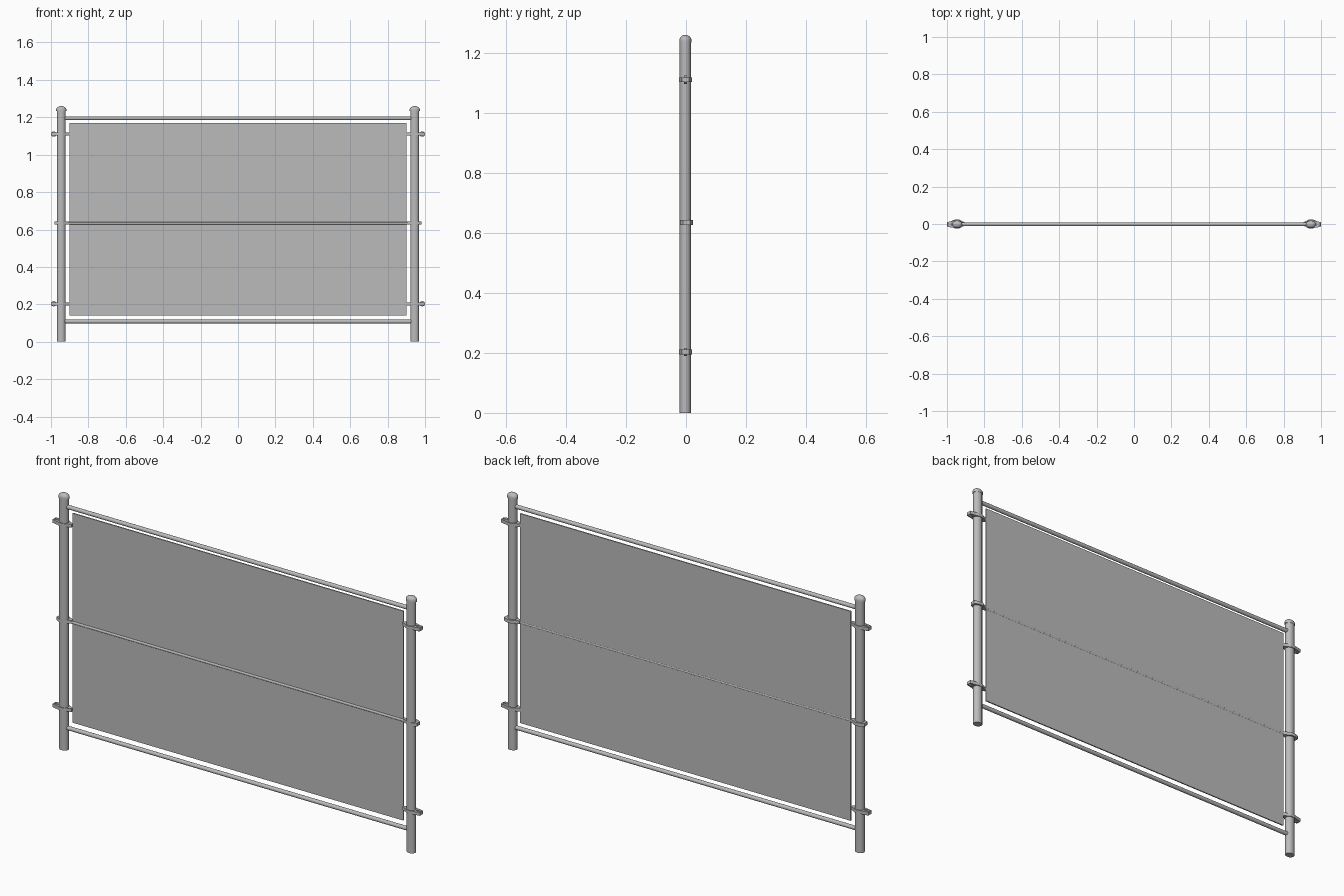
import bpy, bmesh, math
from mathutils import Vector, Matrix

cube = bpy.data.objects.get("Cube")
if cube:
    bpy.data.objects.remove(cube, do_unlink=True)


def material(name, grey):
    m = bpy.data.materials.new(name)
    m.use_nodes = True
    colour = (grey, grey, grey, 1)
    m.diffuse_color = colour
    m.node_tree.nodes["Principled BSDF"].inputs["Base Color"].default_value = colour
    return m


STEEL = material("galvanised steel", 0.5)


def finish(bm, name, smooth=False):
    bmesh.ops.recalc_face_normals(bm, faces=bm.faces)
    mesh = bpy.data.meshes.new(name)
    bm.to_mesh(mesh)
    bm.free()
    mesh.materials.append(STEEL)
    ob = bpy.data.objects.new(name, mesh)
    bpy.context.collection.objects.link(ob)
    if smooth:
        bpy.ops.object.select_all(action='DESELECT')
        ob.select_set(True)
        bpy.context.view_layer.objects.active = ob
        bpy.ops.object.shade_smooth_by_angle(angle=math.radians(40))


def rod(name, a, b, radius):
    bm = bmesh.new()
    a, b = Vector(a), Vector(b)
    turn = (b - a).to_track_quat('Z', 'Y').to_matrix().to_4x4()
    bmesh.ops.create_cone(bm, cap_ends=True, segments=20, radius1=radius,
                          radius2=radius, depth=(b - a).length,
                          matrix=Matrix.Translation((a + b) / 2) @ turn)
    finish(bm, name, True)


def oval_lathe(name, profile, x, y, wide):
    # Turned profile, widened along x into an oval section
    bm = bmesh.new()
    verts = [bm.verts.new((r, 0, z)) for r, z in profile]
    edges = [bm.edges.new(pair) for pair in zip(verts, verts[1:])]
    bmesh.ops.spin(bm, geom=verts + edges, cent=(0, 0, 0), axis=(0, 0, 1),
                   angle=math.tau, steps=24)
    bmesh.ops.remove_doubles(bm, verts=bm.verts, dist=0.0001)
    bmesh.ops.scale(bm, vec=(wide, 1, 1), verts=bm.verts)
    bmesh.ops.translate(bm, vec=(x, y, 0), verts=bm.verts)
    finish(bm, name, True)


def clamp(name, x, y, side, z, reach):
    # Band wrapped round the post, tapering to a lug on each side
    bm = bmesh.new()
    half = 0.008
    top = [(-0.045, 0.005), (-0.024, 0.014), (-0.01, 0.022),
           (0.01, 0.022), (0.024, 0.018), (reach, 0.012)]
    outline = top + [(u, -v) for u, v in reversed(top)]
    base = bm.faces.new([bm.verts.new((x + side * u, y + v, z - half))
                         for u, v in outline])
    up = bmesh.ops.extrude_face_region(bm, geom=[base])["geom"]
    bmesh.ops.translate(bm, vec=(0, 0, 2 * half),
                        verts=[e for e in up if isinstance(e, bmesh.types.BMVert)])
    finish(bm, name)


POST_X, POST_Y = 0.945, -0.002
HALF_W, LOW, HIGH = 0.9, 0.14, 1.17
MID = 0.633

# Posts, domed caps and clamps
for label, side in (("left", 1), ("right", -1)):
    x = side * POST_X
    oval_lathe(label + "_post", [(0, 0), (0.019, 0), (0.019, 1.24), (0, 1.24)],
               x, POST_Y, 1.2)
    dome = [(0.02 * math.cos(t * math.pi / 12), 1.242 + 0.018 * math.sin(t * math.pi / 12))
            for t in range(7)]
    oval_lathe(label + "_post_cap", [(0, 1.234), (0.02, 1.234)] + dome, x, POST_Y, 1.35)
    for place, z in (("lower", 0.203), ("upper", 1.11)):
        clamp(f"{label}_{place}_clamp", x, POST_Y, side, z, 0.055)
        bolt_x = side * 0.985
        rod(f"{label}_{place}_bolt", (bolt_x, POST_Y - 0.005, z),
            (bolt_x, POST_Y + 0.005, z), 0.014)
    clamp(label + "_middle_clamp", x, 0.002, side, MID + 0.002, 0.035)

# Horizontal rails and the tension wire
for name, y, z, r in (("top_rail", POST_Y, 1.195, 0.01),
                      ("bottom_rail", POST_Y, 0.108, 0.01),
                      ("middle_wire", 0, MID, 0.0065)):
    rod(name, (-POST_X, y, z), (POST_X, y, z), r)

# Flat infill panel
bm = bmesh.new()
bmesh.ops.create_cube(bm, size=1)
bmesh.ops.scale(bm, vec=(2 * HALF_W, 0.006, HIGH - LOW), verts=bm.verts)
bmesh.ops.translate(bm, vec=(0, 0.002, (LOW + HIGH) / 2), verts=bm.verts)
finish(bm, "infill_panel")
